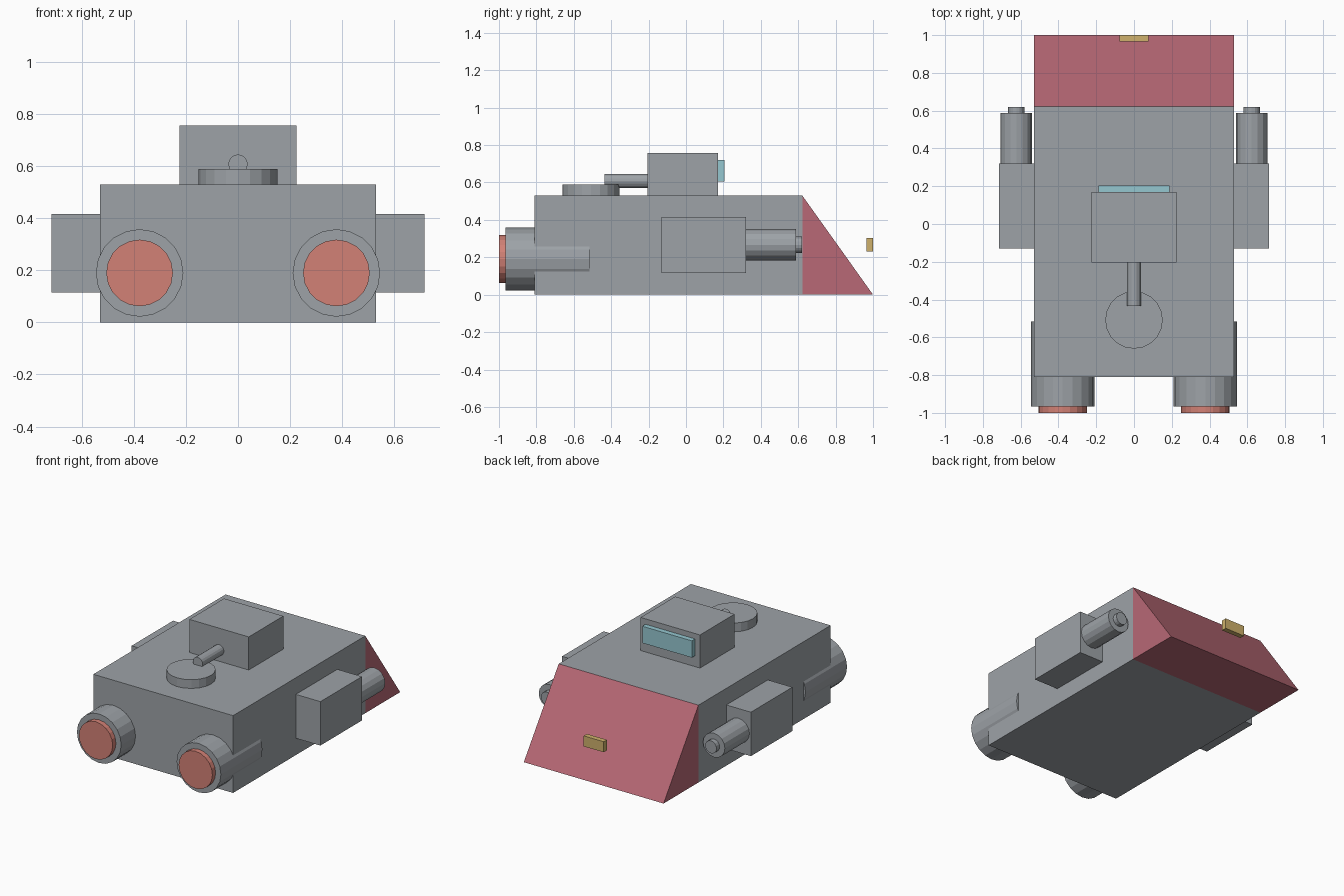
import bpy, bmesh
from math import pi
from mathutils import Matrix, Vector

cube = bpy.data.objects.get("Cube")
if cube:
    bpy.data.objects.remove(cube, do_unlink=True)


def material(name, rgb):
    m = bpy.data.materials.new(name)
    m.use_nodes = True
    colour = (*rgb, 1)
    m.diffuse_color = colour
    bsdf = next(n for n in m.node_tree.nodes if n.type == 'BSDF_PRINCIPLED')
    bsdf.inputs["Base Color"].default_value = colour
    return m


GREY = material("hull grey", (0.34, 0.365, 0.39))
CRIMSON = material("ramp crimson", (0.48, 0.14, 0.18))
GLOW = material("engine red", (0.65, 0.22, 0.18))
TEAL = material("window teal", (0.30, 0.57, 0.63))
GOLD = material("light gold", (0.62, 0.44, 0.15))


def finish(name, bm, mat):
    bmesh.ops.recalc_face_normals(bm, faces=bm.faces)
    mesh = bpy.data.meshes.new(name)
    bm.to_mesh(mesh)
    bm.free()
    mesh.materials.append(mat)
    obj = bpy.data.objects.new(name, mesh)
    bpy.context.collection.objects.link(obj)
    return obj


def box(name, low, high, mat):
    low, high = Vector(low), Vector(high)
    bm = bmesh.new()
    place = Matrix.Translation((low + high) / 2) @ Matrix.Diagonal((*(high - low), 1))
    bmesh.ops.create_cube(bm, size=1, matrix=place)
    return finish(name, bm, mat)


def cylinder(name, centre, radius, length, mat, sides=20, upright=False):
    bm = bmesh.new()
    turn = Matrix() if upright else Matrix.Rotation(pi / 2, 4, 'X')
    bmesh.ops.create_cone(bm, cap_ends=True, segments=sides, radius1=radius,
                          radius2=radius, depth=length,
                          matrix=Matrix.Translation(centre) @ turn)
    return finish(name, bm, mat)


def rod(name, x, z, y0, y1, radius, mat, sides=20):
    return cylinder(name, (x, (y0 + y1) / 2, z), radius, y1 - y0, mat, sides)


# Hull
box("hull", (-0.53, -0.81, 0), (0.53, 0.622, 0.53), GREY)

# Sloping ramp: triangular profile extruded across the hull
bm = bmesh.new()
profile = [(0.622, 0), (1, 0), (0.622, 0.53)]
face = bm.faces.new([bm.verts.new((-0.53, y, z)) for y, z in profile])
sweep = bmesh.ops.extrude_face_region(bm, geom=[face])
bmesh.ops.translate(bm, vec=(1.06, 0, 0),
                    verts=[v for v in sweep["geom"] if isinstance(v, bmesh.types.BMVert)])
finish("rear_ramp", bm, CRIMSON)
box("rear_light", (-0.076, 0.965, 0.23), (0.076, 1, 0.302), GOLD)

# Cabin, window, barrel and hatch
box("cabin", (-0.225, -0.205, 0.53), (0.225, 0.17, 0.757), GREY)
box("cabin_window", (-0.188, 0.17, 0.605), (0.188, 0.205, 0.72), TEAL)
rod("cabin_barrel", 0, 0.608, -0.435, -0.205, 0.037, GREY, 16)
cylinder("hatch", (0, -0.508, 0.56), 0.152, 0.06, GREY, upright=True)

# Paired engines and side guns
for side, s in (("left", 1), ("right", -1)):
    rod(side + "_engine", s * 0.378, 0.19, -0.965, -0.515, 0.168, GREY)
    rod(side + "_engine_glow", s * 0.378, 0.19, -1, -0.965, 0.128, GLOW)
    xs = sorted((s * 0.53, s * 0.716))
    box(side + "_gun_pod", (xs[0], -0.13, 0.115), (xs[1], 0.32, 0.416), GREY)
    rod(side + "_gun_barrel", s * 0.623, 0.267, 0.32, 0.587, 0.083, GREY, 16)
    rod(side + "_gun_tip", s * 0.623, 0.267, 0.587, 0.62, 0.043, GREY, 16)
